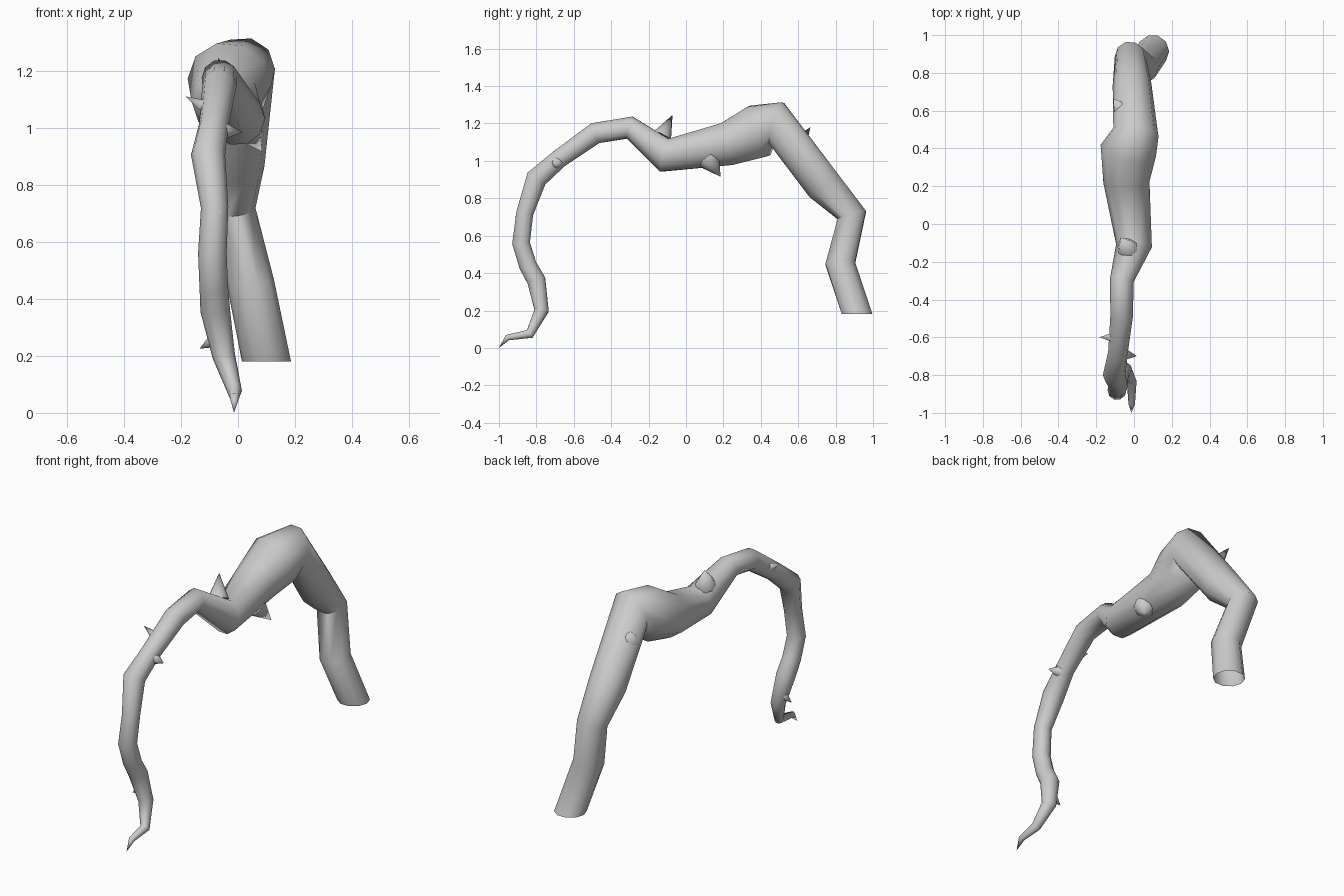
import bpy, bmesh, math
from mathutils import Vector

if "Cube" in bpy.data.objects:
    bpy.data.objects.remove(bpy.data.objects["Cube"])

SIDES = 10

# spine of the tentacle: x, y, z, radius, base to tip
SPINE = [
    (0.10, 0.915, 0.18, 0.086), (0.045, 0.825, 0.45, 0.083), (-0.02, 0.887, 0.71, 0.082),
    (-0.01, 0.735, 0.87, 0.103), (0.01, 0.485, 1.20, 0.122), (-0.03, 0.39, 1.16, 0.150),
    (-0.04, 0.22, 1.09, 0.122), (0.0, -0.115, 1.03, 0.095), (-0.065, -0.30, 1.178, 0.063),
    (-0.065, -0.485, 1.148, 0.060), (-0.085, -0.68, 1.01, 0.052), (-0.105, -0.80, 0.905, 0.060),
    (-0.082, -0.862, 0.72, 0.048), (-0.09, -0.882, 0.56, 0.050), (-0.085, -0.845, 0.44, 0.050),
    (-0.08, -0.80, 0.36, 0.052), (-0.05, -0.772, 0.20, 0.040), (-0.012, -0.835, 0.075, 0.026),
    (-0.012, -0.955, 0.055, 0.017),
]
TIP = Vector((-0.014, -1.0, 0.0))

# thorns: base centre, tip, base radius
THORNS = [
    ((-0.035, -0.13, 1.13), (-0.07, -0.072, 1.245), 0.056),
    ((-0.05, -0.69, 0.99), (0.015, -0.70, 0.985), 0.032),
    ((0.03, 0.125, 1.0), (0.085, 0.185, 0.915), 0.060),
    ((-0.06, 0.595, 1.08), (-0.11, 0.665, 1.18), 0.052),
    ((-0.09, -0.60, 1.06), (-0.183, -0.60, 1.11), 0.033),
    ((-0.065, -0.89, 0.70), (-0.065, -0.915, 0.705), 0.012),
    ((-0.09, -0.775, 0.25), (-0.135, -0.775, 0.225), 0.022),
]


def finish(bm, name, angle):
    bmesh.ops.recalc_face_normals(bm, faces=bm.faces)
    mesh = bpy.data.meshes.new(name)
    bm.to_mesh(mesh)
    bm.free()
    ob = bpy.data.objects.new(name, mesh)
    bpy.context.collection.objects.link(ob)
    bpy.ops.object.select_all(action='DESELECT')
    ob.select_set(True)
    bpy.context.view_layer.objects.active = ob
    bpy.ops.object.shade_smooth_by_angle(angle=math.radians(angle))
    return ob


# tentacle: rings set in the bisecting plane of each bend, open at the base
bm = bmesh.new()
pts = [Vector(s[:3]) for s in SPINE] + [TIP]
rings = []
for i, s in enumerate(SPINE):
    ahead = (pts[i + 1] - pts[i]).normalized()
    tangent = Vector((0, 0, 1)) if i == 0 else (ahead + (pts[i] - pts[i - 1]).normalized()).normalized()
    side = (Vector((1, 0, 0)) - tangent * tangent.x).normalized()
    up = tangent.cross(side)
    rings.append([bm.verts.new(pts[i] + s[3] * (math.cos(a) * side + math.sin(a) * up))
                  for a in (2 * math.pi * k / SIDES for k in range(SIDES))])
for a, b in zip(rings, rings[1:]):
    for k in range(SIDES):
        n = (k + 1) % SIDES
        bm.faces.new((a[k], a[n], b[n], b[k]))
tip = bm.verts.new(TIP)
for k in range(SIDES):
    bm.faces.new((rings[-1][k], rings[-1][(k + 1) % SIDES], tip))
finish(bm, "tentacle", 60)

# thorns along the tentacle
for i, (base, end, radius) in enumerate(THORNS):
    base, end = Vector(base), Vector(end)
    axis = end - base
    bm = bmesh.new()
    bmesh.ops.create_cone(bm, cap_ends=True, segments=8, radius1=radius, radius2=0, depth=axis.length)
    ob = finish(bm, f"thorn_{i + 1}", 50)
    ob.rotation_mode = 'QUATERNION'
    ob.rotation_quaternion = axis.to_track_quat('Z', 'Y')
    ob.location = (base + end) / 2
